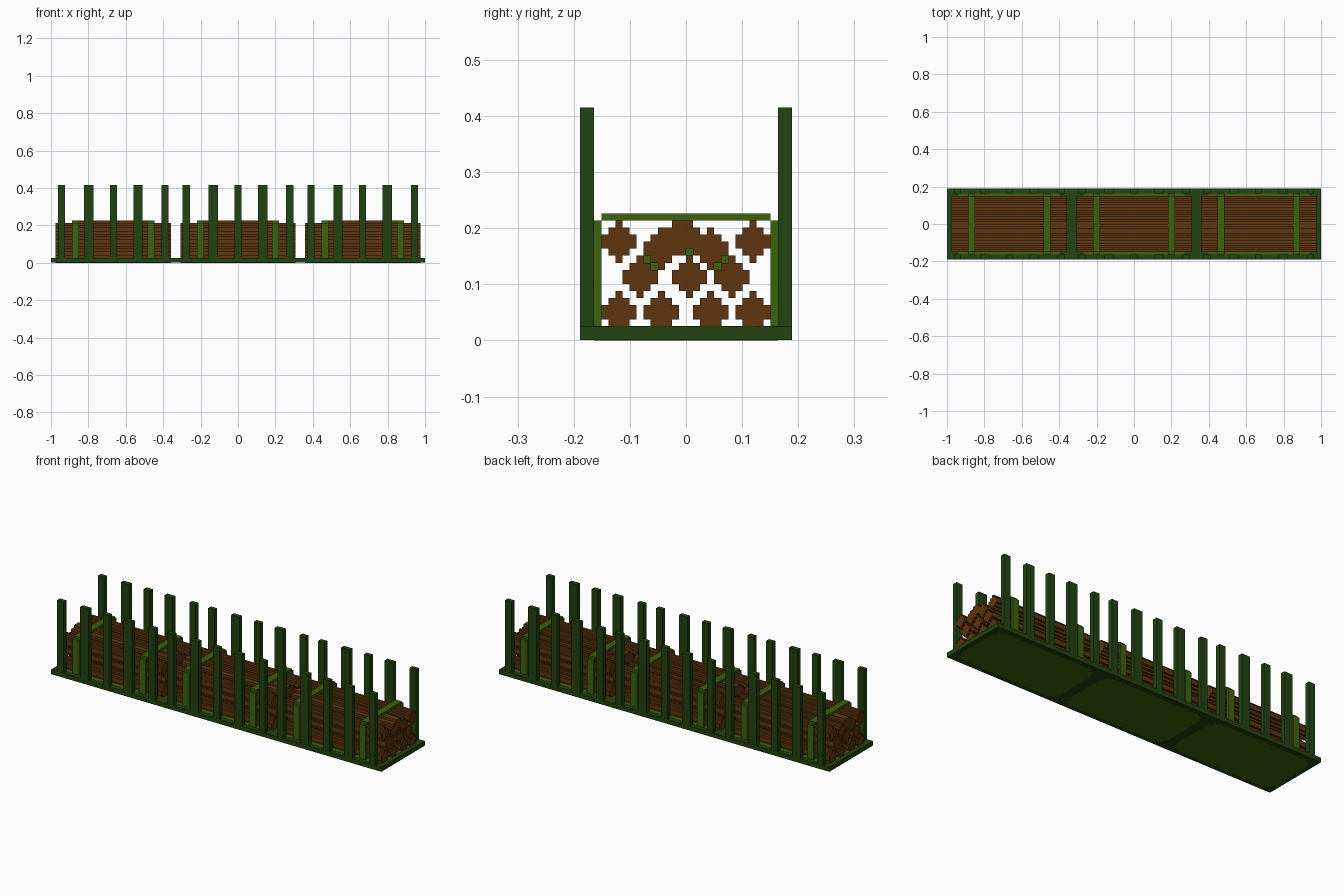
import bpy, bmesh

if "Cube" in bpy.data.objects:
    bpy.data.objects.remove(bpy.data.objects["Cube"])

V = 2 / 159          # one block of the grid
HALF = 79.5          # half the length in blocks


def lin(c):
    c /= 255
    return c / 12.92 if c <= 0.04045 else ((c + 0.055) / 1.055) ** 2.4


def material(name, rgb):
    m = bpy.data.materials.new(name)
    col = [lin(c) for c in rgb] + [1]
    m.use_nodes = True
    m.diffuse_color = col
    m.node_tree.nodes["Principled BSDF"].inputs["Base Color"].default_value = col
    return m


DARK = material("dark_green", (34, 66, 16))
GREEN = material("bright_green", (60, 98, 14))
BROWN = material("log_brown", (94, 53, 14))


def prism(name, pts, axis, a, b, mat):
    """Extrude a 2D outline (in blocks) along x (outline y, z) or z (outline x, y)."""
    bm = bmesh.new()
    if axis == "x":
        co = [((a - HALF) * V, p * V, q * V) for p, q in pts]
        move = ((b - a) * V, 0, 0)
    else:
        co = [((p - HALF) * V, q * V, a * V) for p, q in pts]
        move = (0, 0, (b - a) * V)
    face = bm.faces.new([bm.verts.new(c) for c in co])
    out = bmesh.ops.extrude_face_region(bm, geom=[face])
    verts = [g for g in out["geom"] if isinstance(g, bmesh.types.BMVert)]
    bmesh.ops.translate(bm, verts=verts, vec=move)
    bmesh.ops.recalc_face_normals(bm, faces=bm.faces)
    me = bpy.data.meshes.new(name)
    bm.to_mesh(me)
    bm.free()
    me.materials.append(mat)
    ob = bpy.data.objects.new(name, me)
    bpy.context.collection.objects.link(ob)
    return ob


def box(name, x0, x1, y0, y1, z0, z1, mat):
    return prism(name, [(x0, y0), (x1, y0), (x1, y1), (x0, y1)], "z", z0, z1, mat)


def stepped(rows, y0, z0):
    """Blocky round outline from row widths, bottom to top."""
    mid, right = y0 + 2.5, []
    for i, w in enumerate(rows):
        if i and rows[i - 1] == w:
            right.pop()
            right.append((w / 2, z0 + i + 1))
        else:
            right += [(w / 2, z0 + i), (w / 2, z0 + i + 1)]
    return [(mid + w, z) for w, z in right] + [(mid - w, z) for w, z in reversed(right)]


# Deck
EPS = 0.06
box("deck", 0, 159, -15, 15, EPS, 2, DARK)

# Floor panels with stepped corners, showing above and below the deck
quarter = [(0, 3), (1, 3), (1, 1), (3, 1), (3, 0)]
for n, x0 in enumerate((2, 55, 108)):
    x1 = x0 + 49
    pts = [(x0 + a, -13 + b) for a, b in quarter]
    pts += [(x1 - a, -13 + b) for a, b in reversed(quarter)]
    pts += [(x1 - a, 13 - b) for a, b in quarter]
    pts += [(x0 + a, 13 - b) for a, b in reversed(quarter)]
    prism(f"floor_panel_{n + 1}", pts, "z", 0, 2 + EPS, GREEN)

# Upright stakes along both sides, mirrored about the middle
stakes = [(3, 6), (14, 18), (25, 28), (35, 39), (47, 50), (56, 59), (67, 71)]
stakes += [(78, 81)] + [(159 - b, 159 - a) for a, b in reversed(stakes)]
for n, (a, b) in enumerate(stakes):
    box(f"front_stake_{n + 1}", a, b, -15, -13, 2, 33, DARK)
    box(f"back_stake_{n + 1}", a, b, 13, 15, 2, 33, DARK)

# Log stacks: (y start, z start, row widths)
FULL = [1, 3, 5, 5, 3, 1]
logs = [(y, 2, FULL[1:]) for y in (-12, -6, 1, 7)]
logs += [(y, 6, FULL) for y in (-9, -2, 4)]
logs += [(y, 10, FULL) for y in (-6, 1)]
logs += [(y, 11, FULL) for y in (-12, 7)]
logs += [(-3, 12, FULL[:-1])]
stacks = [(2, 9, 41), (55, 62, 94), (108, 115, 147)]
for s, (x0, s0, s1) in enumerate(stacks):
    for n, (y, z, rows) in enumerate(logs):
        prism(f"log_{s + 1}_{n + 1}", stepped(rows, y, z), "x", x0, x0 + 49, BROWN)
    box(f"log_ridge_{s + 1}", s0 + 3, s1, -1, 0, 17, 18, BROWN)

    # Straps around each stack, with the bits seen between the logs
    for n, x in enumerate((s0, s1)):
        tag = f"{s + 1}_{n + 1}"
        box(f"strap_top_{tag}", x, x + 3, -12, 12, 17, 18, GREEN)
        box(f"strap_front_{tag}", x, x + 3, -13, -12, 2, 17, GREEN)
        box(f"strap_back_{tag}", x, x + 3, 12, 13, 2, 17, GREEN)
        for k, (y, z) in enumerate([(-6, 11), (-5, 10), (0, 12), (4, 10), (5, 11)]):
            box(f"strap_inner_{tag}_{k + 1}", x, x + 3, y, y + 1, z, z + 1, GREEN)
